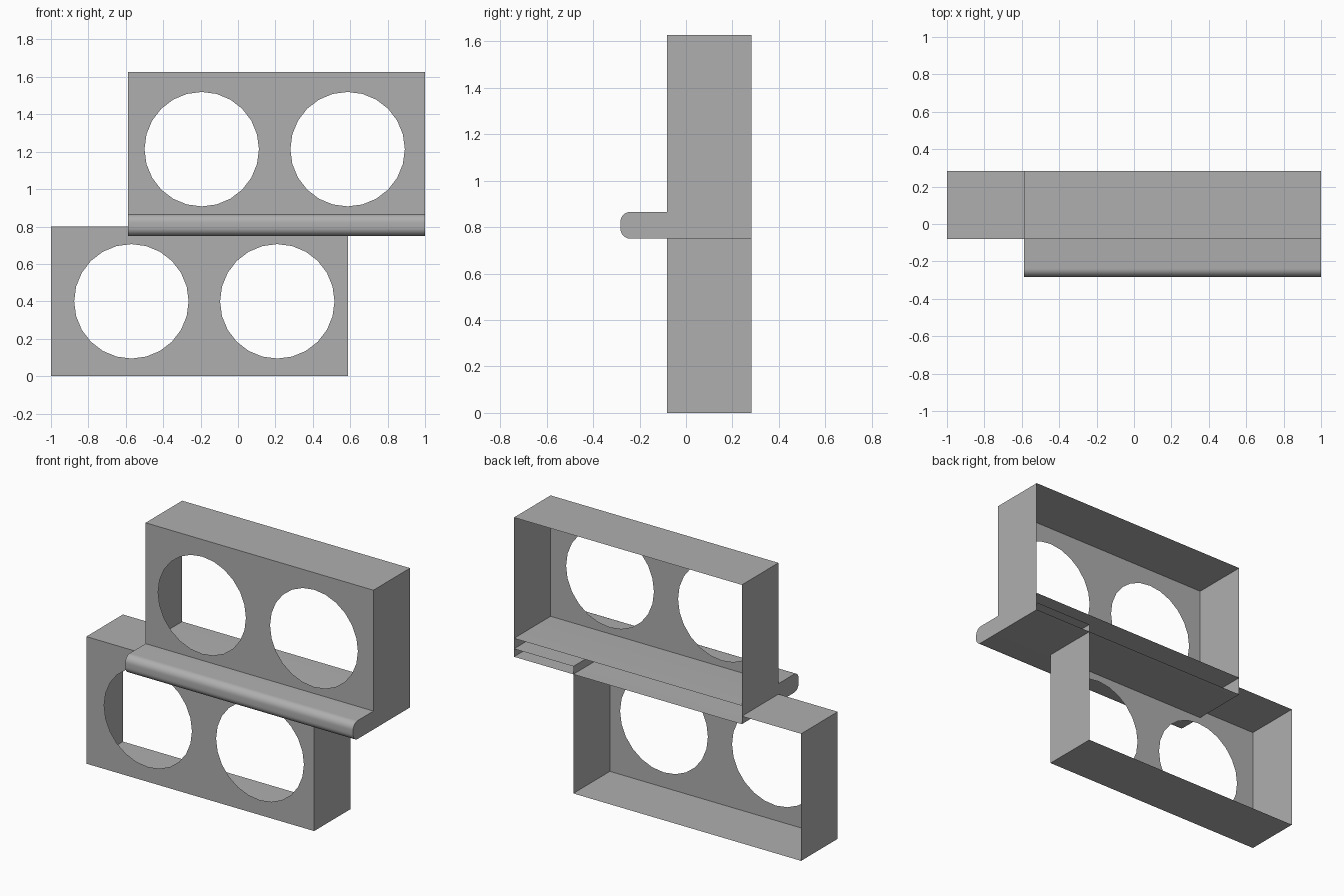
import bpy, bmesh
from math import sin, cos, pi

if "Cube" in bpy.data.objects:
    bpy.data.objects.remove(bpy.data.objects["Cube"])

FRONT, BACK, LIP = -0.081, 0.283, -0.283
LENGTH, HOLE_R, HOLE_OFF, SIDES = 1.587, 0.306, 0.39, 24
INNER = LENGTH - 1          # x where the overlap of the two cases ends

grey = bpy.data.materials.new("mid_grey")
grey.diffuse_color = (0.43, 0.43, 0.43, 1)
grey.use_nodes = True
grey.node_tree.nodes["Principled BSDF"].inputs["Base Color"].default_value = grey.diffuse_color


def finish(bm, name):
    bmesh.ops.remove_doubles(bm, verts=bm.verts, dist=1e-5)
    bmesh.ops.recalc_face_normals(bm, faces=bm.faces)
    me = bpy.data.meshes.new(name)
    bm.to_mesh(me)
    bm.free()
    me.materials.append(grey)
    ob = bpy.data.objects.new(name, me)
    bpy.context.collection.objects.link(ob)
    return ob


def loop_edges(bm, pts):
    vs = [bm.verts.new(p) for p in pts]
    return [bm.edges.new((vs[i], vs[(i + 1) % len(vs)])) for i in range(len(vs))]


def case(name, x0, z0, z1, holes_x, walls):
    """Thin open-backed case; walls are (x, z) pairs swept front to back."""
    bm = bmesh.new()
    x1, zc = x0 + LENGTH, (z0 + z1) / 2
    # front plate with two round openings
    edges = loop_edges(bm, [(x0, FRONT, z0), (x1, FRONT, z0),
                            (x1, FRONT, z1), (x0, FRONT, z1)])
    for s in (-1, 1):
        edges += loop_edges(bm, [(holes_x + s * HOLE_OFF + HOLE_R * cos(2 * pi * i / SIDES), FRONT,
                                  zc + HOLE_R * sin(2 * pi * i / SIDES)) for i in range(SIDES)])
    bmesh.ops.triangle_fill(bm, use_beauty=True, use_dissolve=False,
                            edges=edges, normal=(0, -1, 0))
    # top, bottom and end walls
    for a, b in walls:
        bm.faces.new([bm.verts.new(p) for p in (
            (a[0], FRONT, a[1]), (b[0], FRONT, b[1]),
            (b[0], BACK, b[1]), (a[0], BACK, a[1]))])
    return finish(bm, name)


def shelf(name, x0, z0, z1, r):
    """Rounded-lip shelf, open at the back, closed at both ends."""
    prof = [(BACK, z0)]
    for zc, start in ((z0 + r, 1.5 * pi), (z1 - r, pi)):
        prof += [(LIP + r + r * cos(start - i * pi / 16),
                  zc + r * sin(start - i * pi / 16)) for i in range(9)]
    prof.append((BACK, z1))
    bm = bmesh.new()
    ends = [[bm.verts.new((x, y, z)) for y, z in prof] for x in (x0, x0 + LENGTH)]
    for i in range(len(prof) - 1):
        bm.faces.new((ends[0][i], ends[0][i + 1], ends[1][i + 1], ends[1][i]))
    for end in ends:
        bm.faces.new(end)
    ob = finish(bm, name)
    bpy.context.view_layer.objects.active = ob
    ob.select_set(True)
    bpy.ops.object.shade_smooth_by_angle(angle=pi / 6)
    ob.select_set(False)
    return ob


# the shared face at z = MID is left open where the cases overlap
MID, TOP, SHELF_LOW, SHELF_HIGH = 0.80, 1.627, 0.75, 0.866
case("lower_case", -1, 0, MID, -0.18, [
    ((-1, 0), (INNER, 0)), ((-1, 0), (-1, MID)),
    ((INNER, 0), (INNER, MID)), ((-1, MID), (-INNER, MID))])
case("upper_case", -INNER, MID, TOP, 0.196, [
    ((-INNER, TOP), (1, TOP)), ((-INNER, SHELF_HIGH), (-INNER, TOP)),
    ((1, SHELF_HIGH), (1, TOP)), ((INNER, MID), (1, MID))])
shelf("rounded_shelf", -INNER, SHELF_LOW, SHELF_HIGH, 0.045)
